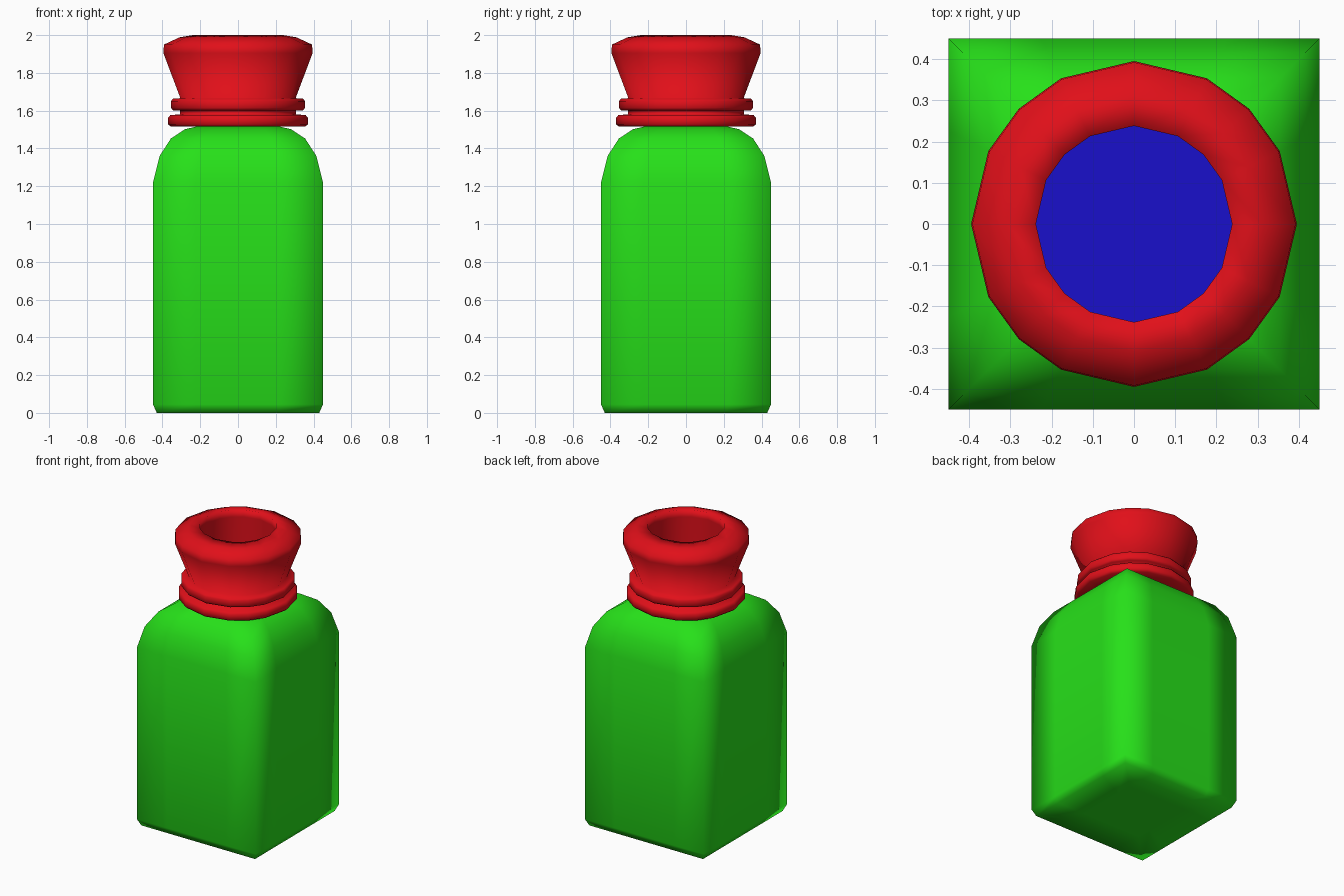
import bpy, bmesh
from math import hypot

if "Cube" in bpy.data.objects:
    bpy.data.objects.remove(bpy.data.objects["Cube"])

# 16 plan directions: a square outline with four segments per side
STEPS = [-1, -0.5, 0, 0.5]
SQUARE = ([(1, t) for t in STEPS] + [(-t, 1) for t in STEPS]
          + [(-1, -t) for t in STEPS] + [(t, -1) for t in STEPS])
ROUND = [(x / hypot(x, y), y / hypot(x, y)) for x, y in SQUARE]


def material(name, color):
    m = bpy.data.materials.new(name)
    m.diffuse_color = color
    m.use_nodes = True
    m.node_tree.nodes["Principled BSDF"].inputs["Base Color"].default_value = m.diffuse_color
    return m


def loft(name, outline, profile, mat, cap_start=False, cap_end=False, smooth=True):
    """Stack scaled copies of an outline along a (radius, z) profile."""
    bm = bmesh.new()
    rings = [[bm.verts.new((x * r, y * r, z)) for x, y in outline] for r, z in profile]
    n = len(outline)
    for a, b in zip(rings, rings[1:]):
        for i in range(n):
            j = (i + 1) % n
            bm.faces.new((a[i], a[j], b[j], b[i]))
    if cap_start:
        bm.faces.new(rings[0][::-1])
    if cap_end:
        bm.faces.new(rings[-1])
    for f in bm.faces:
        f.smooth = smooth
    me = bpy.data.meshes.new(name)
    bm.to_mesh(me)
    bm.free()
    me.materials.append(mat)
    ob = bpy.data.objects.new(name, me)
    bpy.context.collection.objects.link(ob)
    return ob


green = material("green_glass", (0.02, 0.75, 0.01, 1))
red = material("red_neck", (0.75, 0.005, 0.01, 1))
blue = material("blue_liquid", (0.01, 0.005, 0.6, 1))

# square bottle body with rounded shoulders
loft("body", SQUARE,
     [(0.22, 0), (0.43, 0), (0.45, 0.045), (0.45, 1.22), (0.415, 1.36),
      (0.355, 1.453), (0.28, 1.502), (0.21, 1.518)], green, True, True)

# round neck: two collars, flared lip and inner wall
loft("neck", ROUND,
     [(0.25, 1.515), (0.355, 1.515), (0.37, 1.528), (0.37, 1.562), (0.358, 1.577),
      (0.307, 1.58), (0.307, 1.602), (0.345, 1.602), (0.355, 1.615), (0.355, 1.65),
      (0.345, 1.663), (0.305, 1.666), (0.395, 1.905), (0.392, 1.95), (0.31, 1.988),
      (0.238, 2.0), (0.24, 1.95), (0.245, 1.52)], red)

# liquid surface seen down the neck
loft("liquid", ROUND, [(0.245, 1.52), (0.245, 1.535)], blue, True, True, False)
